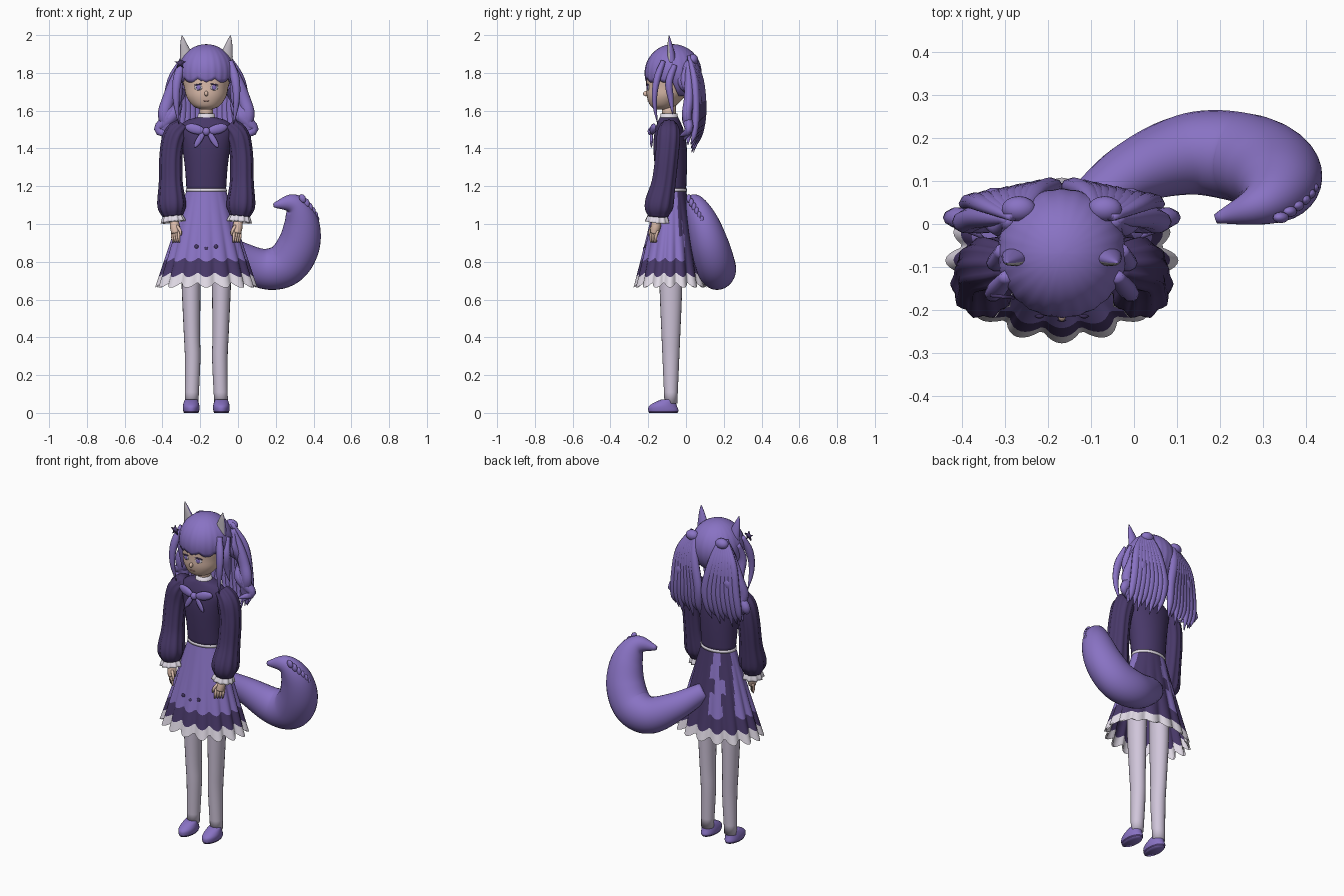
import bpy, bmesh
from math import sin, cos, pi, radians, sqrt
from mathutils import Vector, Euler

cube = bpy.data.objects.get("Cube")
if cube:
    bpy.data.objects.remove(cube, do_unlink=True)

CX = -0.168  # the figure stands beside the tail, off the centre line


def material(name, rgb):
    m = bpy.data.materials.new(name)
    m.use_nodes = True
    m.diffuse_color = (*rgb, 1)
    m.node_tree.nodes["Principled BSDF"].inputs["Base Color"].default_value = (*rgb, 1)
    return m


PURPLE = material("lilac purple", (0.25, 0.17, 0.55))
DARK = material("dark purple", (0.065, 0.04, 0.14))
WHITE = material("lavender white", (0.78, 0.73, 0.82))
STOCKING = material("pale stocking", (0.63, 0.56, 0.70))
SKIN = material("skin", (0.74, 0.52, 0.42))
EAR = material("ear lining", (0.55, 0.51, 0.56))
LIP = material("lip", (0.5, 0.24, 0.22))


def finish(name, bm, mats):
    bmesh.ops.recalc_face_normals(bm, faces=bm.faces)
    for f in bm.faces:
        f.smooth = True
    me = bpy.data.meshes.new(name)
    bm.to_mesh(me)
    bm.free()
    for m in mats:
        me.materials.append(m)
    ob = bpy.data.objects.new(name, me)
    bpy.context.collection.objects.link(ob)
    return ob


def loft(name, rings, mats, rule=None, cap=True):
    """Skin a list of closed rings; rule(ring, angle) picks the material."""
    bm = bmesh.new()
    vs = [[bm.verts.new(p) for p in r] for r in rings]
    n = len(rings[0])
    for i in range(len(vs) - 1):
        for j in range(n):
            k = (j + 1) % n
            f = bm.faces.new((vs[i][j], vs[i][k], vs[i + 1][k], vs[i + 1][j]))
            if rule:
                f.material_index = rule(i, 2 * pi * (j + 0.5) / n)
    if cap:
        bm.faces.new(vs[0])
        bm.faces.new(vs[-1])
    return finish(name, bm, mats)


def smooth_path(pts, steps):
    """Catmull-Rom samples through points of any dimension."""
    p = [Vector(q) for q in pts]
    p = [p[0] * 2 - p[1]] + p + [p[-1] * 2 - p[-2]]
    out = []
    for i in range(1, len(p) - 2):
        a, b, c, d = p[i - 1:i + 3]
        for s in range(steps):
            t = s / steps
            out.append(0.5 * (2 * b + (c - a) * t + (2 * a - 5 * b + 4 * c - d) * t * t
                              + (3 * b - a - 3 * c + d) * t ** 3))
    return out + [p[-2]]


def tube(name, pts, mat, flat=1, sides=10, cx=CX, folds=0, steps=5, depth=0.06):
    """Round tube along (x, y, z, radius) points, flattened front to back."""
    path = smooth_path(pts, steps)
    rings = []
    for i, q in enumerate(path):
        t = (path[min(i + 1, len(path) - 1)] - path[max(i - 1, 0)]).to_3d().normalized()
        nrm = Vector((0, 1, 0))
        nrm = (nrm - t * nrm.dot(t)).normalized()
        s = t.cross(nrm)
        ring = []
        for j in range(sides):
            a = 2 * pi * j / sides
            r = max(q[3], 0.002) * (1 + (depth * cos(folds * a) if folds else 0))
            ring.append(q.to_3d() + Vector((cx, 0, 0)) + s * r * cos(a) + nrm * r * flat * sin(a))
        rings.append(ring)
    return loft(name, rings, [mat])


def stack(name, rows, mats, rule=None, sides=32, steps=4):
    """Horizontal ellipses (x, y, z, rx, ry) smoothed into one body."""
    rings = [[(CX + x + rx * cos(2 * pi * j / sides), y + ry * sin(2 * pi * j / sides), z)
              for j in range(sides)] for x, y, z, rx, ry in smooth_path(rows, steps)]
    return loft(name, rings, mats, rule)


def blob(name, loc, size, mat, rot=(0, 0, 0)):
    bm = bmesh.new()
    bmesh.ops.create_uvsphere(bm, u_segments=16, v_segments=10, radius=1)
    turn = Euler([radians(v) for v in rot]).to_matrix()
    for v in bm.verts:
        v.co = turn @ Vector(a * b for a, b in zip(v.co, size)) + Vector(loc) + Vector((CX, 0, 0))
    return finish(name, bm, [mat])


# Torso, belt, neck and collar
stack("bodice", [(0, -.075, 1.17, .104, .075), (0, -.08, 1.3, .113, .085), (0, -.085, 1.42, .13, .088),
                 (0, -.088, 1.5, .145, .075), (0, -.09, 1.545, .11, .058), (0, -.09, 1.565, .05, .048)], [DARK])
stack("belt", [(0, -.075, 1.172, .109, .08), (0, -.075, 1.188, .108, .079)], [WHITE], steps=1)
stack("neck", [(0, -.09, 1.54, .036, .036), (0, -.09, 1.66, .036, .036)], [SKIN], steps=1)
stack("neck_collar", [(0, -.09, 1.535, .054, .052), (0, -.09, 1.585, .043, .044)], [WHITE], steps=1)

# Skirt with folds, coloured by horizontal bands, dark panel at the back
HEIGHTS = [1.18, 1.1, 1.02, .94, .87, .81, .77, .73, .70, .675]


def skirt(name, shrink, mats, rule):
    rings, n = [], 144
    for z in HEIGHTS:
        t = (1.18 - z) / .505
        ring = []
        for j in range(n):
            a = 2 * pi * j / n
            wave = abs(cos(8 * a)) * 2 - 1.2
            r = (1 + .075 * t * wave) * shrink
            ring.append((CX + (.104 + .152 * t) * r * cos(a),
                         -.075 - .01 * t + (.075 + .107 * t) * r * sin(a), z - .015 * t * wave))
        rings.append(ring)
    return loft(name, rings, mats, rule, cap=False)


def skirt_colour(i, a):
    if i >= 7:
        return 2
    if i >= 5:
        return 1
    ragged = .45 + .12 * sin(9 * a + i)
    patch = 1.75 < a + .12 * sin(i * 2.3) < 2.15
    return 1 if sin(a) > ragged and not patch else 0


skirt("skirt", 1, [PURPLE, DARK, WHITE], skirt_colour)
skirt("skirt_lining", .965, [DARK, WHITE], lambda i, a: 1 if i >= 7 else 0)
for k in (-1, 0, 1):
    blob("skirt_stud", (k * .052, -.222 + .008 * abs(k), .868 + .012 * abs(k)), (.011, .006, .011), DARK)

# Head and face
stack("head", [(0, -.13, 1.607, .03, .03), (0, -.122, 1.625, .07, .066), (0, -.108, 1.67, .103, .098),
               (0, -.092, 1.72, .116, .118), (0, -.08, 1.8, .128, .125), (0, -.075, 1.9, .07, .07)], [SKIN])
blob("nose", (0, -.211, 1.69), (.01, .016, .014), SKIN)
blob("mouth", (0, -.2, 1.652), (.016, .004, .003), LIP)

# Hair cap with a zigzag fringe and a lower edge at the back
N = 96
cap_rings = []
for i in range(15):
    ring = []
    for j in range(N):
        a = 2 * pi * j / N
        back = min(max((sin(a) + .1) / .4, 0), 1)
        limit = radians(101 + 42 * back + 9 * abs(sin(5 * a)) * (1 - back))
        phi = .03 + (limit - .03) * i / 14
        r = sin(phi) * (1 + .012 * cos(24 * a) * i / 14)
        ring.append((CX + .15 * r * cos(a), -.068 + .15 * r * sin(a), 1.8 + .152 * cos(phi)))
    cap_rings.append(ring)
hair = loft("hair_cap", cap_rings, [PURPLE], cap=False)
bm = bmesh.new()
bm.from_mesh(hair.data)
bmesh.ops.holes_fill(bm, edges=[e for e in bm.edges if e.is_boundary and e.verts[0].co.z > 1.9])
bm.to_mesh(hair.data)
bm.free()
shell = hair.modifiers.new("thickness", "SOLIDIFY")
shell.thickness = .012

# Bow at the neck
blob("bow_knot", (0, -.185, 1.49), (.02, .018, .022), PURPLE)

for s, side in ((1, "left"), (-1, "right")):
    # Eyes
    blob(side + "_eye_white", (s * .042, -.202, 1.722), (.021, .004, .015), WHITE, (0, 0, s * 17))
    blob(side + "_iris", (s * .042, -.205, 1.723), (.012, .004, .014), PURPLE, (0, 0, s * 17))
    blob(side + "_lash", (s * .043, -.204, 1.738), (.024, .004, .004), DARK, (0, s * 8, s * 17))

    # Ears with a pale front
    stack(side + "_ear", [(s * .1, -.075, 1.85, .04, .026), (s * .108, -.078, 1.9, .032, .02),
                          (s * .121, -.086, 1.96, .016, .011), (s * .128, -.09, 1.998, .002, .002)],
          [PURPLE, EAR], lambda i, a: 1 if sin(a) < -.35 else 0, sides=16)

    # Locks framing the face
    tube(side + "_face_lock", [(s * .125, -.12, 1.86, .018), (s * .15, -.15, 1.78, .024), (s * .16, -.165, 1.7, .02),
                               (s * .157, -.165, 1.62, .014), (s * .145, -.15, 1.53, .002)], PURPLE, .8)
    tube(side + "_temple_lock", [(s * .135, -.06, 1.84, .02), (s * .15, -.09, 1.75, .026),
                                 (s * .15, -.08, 1.66, .02), (s * .16, -.07, 1.58, .003)], PURPLE, .8)

    # Bunch of hair fanning over the back
    blob(side + "_hair_tie", (s * .1, .035, 1.87), (.04, .03, .03), PURPLE)
    for k in range(8):
        u = k / 7
        dz = .025 * sin(k * 2.1)
        tube(f"{side}_back_strand_{k + 1}",
             [(s * (.085 + .03 * u), .035 - .02 * u, 1.89, .012), (s * (.06 + .12 * u), .075 - .03 * u, 1.76, .026),
              (s * (.025 + .18 * u), .088 - .035 * u, 1.6, .027), (s * (.03 + .19 * u), .075 - .03 * u, 1.48, .02),
              (s * (.04 + .18 * u), .045 - .02 * u, 1.4 + dz, .002)], PURPLE, .75, 8)

    # Wavy outer locks
    for k in range(3):
        d = .022 * k
        tube(f"{side}_wavy_lock_{k + 1}",
             [(s * .125, .01, 1.86, .014), (s * (.165 - d), .015 - d, 1.76, .028), (s * (.2 - d), .015 + d, 1.66, .034),
              (s * (.222 - d), .005, 1.58, .034), (s * (.205 + d), .015, 1.5, .028),
              (s * (.225 - d), .01 - d, 1.42 + d, .003)], PURPLE, .8)

    # Puffed sleeve, frilled cuff and hand
    tube(side + "_sleeve", [(s * .12, -.09, 1.525, .04), (s * .165, -.092, 1.47, .058), (s * .186, -.1, 1.37, .058),
                            (s * .188, -.118, 1.22, .06), (s * .183, -.143, 1.1, .072),
                            (s * .178, -.147, 1.04, .05)], DARK, 1.05, 40, folds=10)
    tube(side + "_cuff", [(s * .178, -.147, 1.055, .043), (s * .176, -.15, 1.03, .055), (s * .174, -.152, 1.01, .062)],
         WHITE, 1, 40, folds=10, steps=2, depth=.1)
    tube(side + "_hand", [(s * .172, -.152, 1.03, .022), (s * .166, -.16, .985, .026), (s * .162, -.168, .95, .022)],
         SKIN, 1, 12)
    for k in range(4):
        x, y = s * (.146 + .011 * k), -.186 + .009 * k
        tube(f"{side}_finger_{k + 1}", [(x, y + .01, .965, .008), (x, y, .935, .008), (x - s * .004, y, .903, .004)],
             SKIN, 1, 8, steps=3)
    tube(side + "_thumb", [(s * .155, -.175, .99, .009), (s * .138, -.19, .965, .008), (s * .134, -.194, .94, .004)],
         SKIN, 1, 8, steps=3)

    # Bow loops and ribbon ends
    blob(side + "_bow_loop", (s * .06, -.175, 1.503), (.055, .015, .026), PURPLE, (0, -s * 14, s * 10))
    blob(side + "_bow_end", (s * .036, -.183, 1.448), (.016, .008, .05), PURPLE, (0, -s * 32, 0))

    # Leg and shoe
    stack(side + "_leg", [(s * .08, -.08, .82, .054, .062), (s * .08, -.08, .66, .05, .06), (s * .076, -.08, .42, .043, .05),
                          (s * .072, -.08, .28, .041, .044), (s * .078, -.08, .05, .036, .034)], [STOCKING], sides=20)
    stack(side + "_shoe", [(s * .08, -.12, 0, .038, .075), (s * .08, -.12, .014, .043, .08), (s * .08, -.122, .036, .044, .074),
                           (s * .08, -.11, .056, .039, .056), (s * .08, -.095, .07, .033, .038)],
          [PURPLE, DARK], lambda i, a: 1 if i < 3 else 0, sides=24)

# Star clip beside the fringe
star = bmesh.new()
points = []
for k in range(10):
    r = .03 if k % 2 == 0 else .012
    points.append((CX - .138 + r * sin(k * pi / 5), -.165 - .1 * r * sin(k * pi / 5), 1.85 + r * cos(k * pi / 5)))
face = star.faces.new([star.verts.new(p) for p in points])
clip = finish("star_clip", star, [DARK])
clip.modifiers.new("thickness", "SOLIDIFY").thickness = .008

# Thick curling tail with a row of tufts on its outer edge
TAIL = [(-.14, .02, .93, .05), (-.01, .115, .835, .08), (.13, .163, .765, .106), (.25, .155, .785, .116),
        (.322, .125, .89, .112), (.335, .085, 1.02, .09), (.29, .045, 1.105, .055), (.19, .012, 1.1, .012)]
tube("tail", TAIL, PURPLE, .9, 28, cx=0, steps=8)
for k in range(6):
    u = k / 5
    blob("tail_tuft", (.412 - .07 * u ** 1.5 - CX, .085 - .07 * u, 1.02 + .115 * u), (.017, .013, .024), PURPLE,
         (0, 25 - 50 * u, 0))
